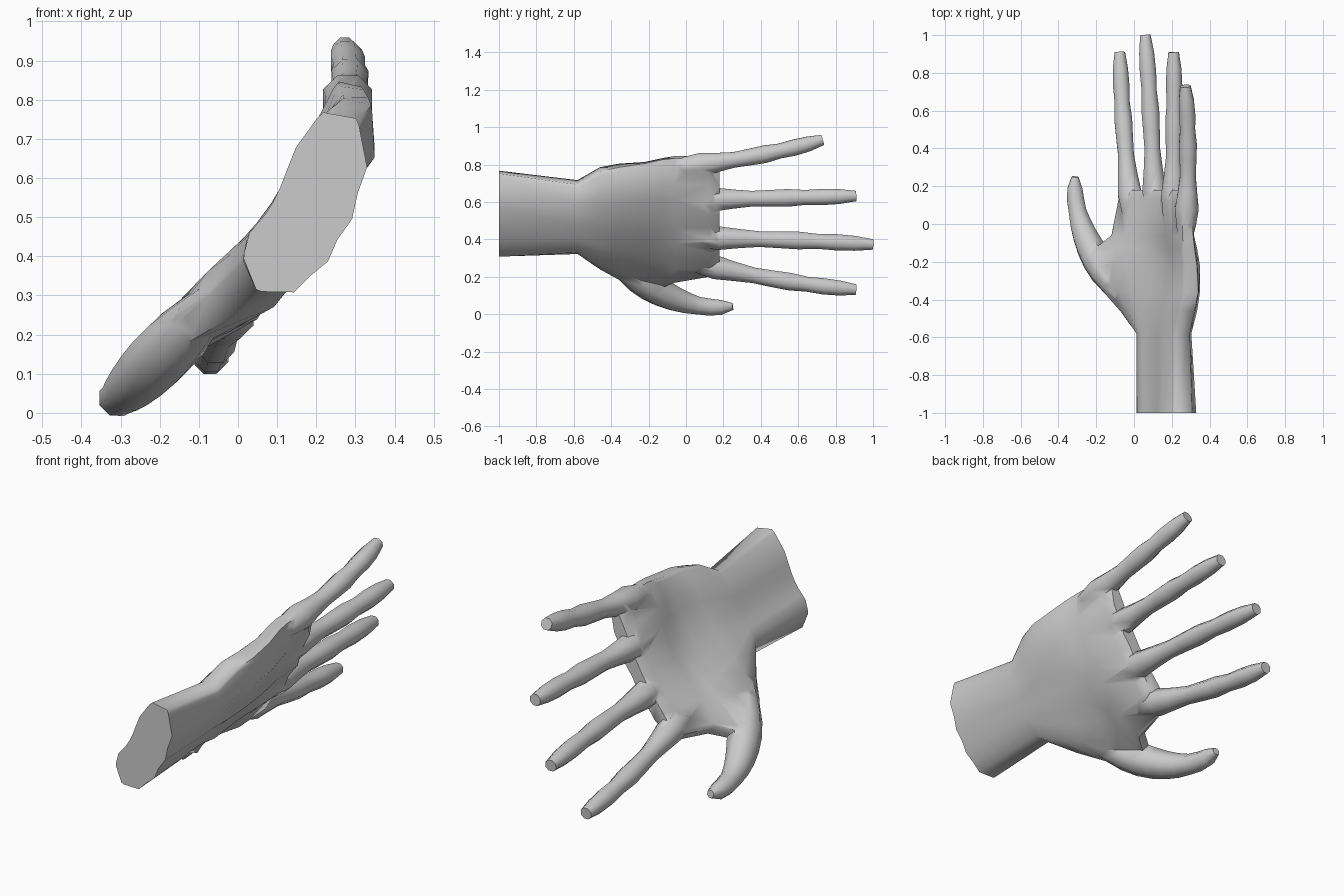
import bpy, bmesh, math
from mathutils import Vector

if "Cube" in bpy.data.objects:
    bpy.data.objects.remove(bpy.data.objects["Cube"])

skin = bpy.data.materials.new("plain grey")
skin.diffuse_color = (0.6, 0.6, 0.6, 1)
skin.use_nodes = True
skin.node_tree.nodes["Principled BSDF"].inputs["Base Color"].default_value = skin.diffuse_color


def loft(name, rings):
    """Skin a list of equal-length point rings and cap both ends."""
    bm = bmesh.new()
    loops = [[bm.verts.new(p) for p in ring] for ring in rings]
    n = len(loops[0])
    for a, b in zip(loops, loops[1:]):
        for i in range(n):
            bm.faces.new((a[i], a[(i + 1) % n], b[(i + 1) % n], b[i]))
    bm.faces.new(loops[0])
    bm.faces.new(loops[-1])
    bmesh.ops.recalc_face_normals(bm, faces=bm.faces)
    me = bpy.data.meshes.new(name)
    bm.to_mesh(me)
    bm.free()
    me.materials.append(skin)
    ob = bpy.data.objects.new(name, me)
    bpy.context.collection.objects.link(ob)
    return ob


def through(a, b, c, t):
    """Parabola passing through a, b, c at t = 0, 0.5, 1."""
    return a * (1 - t) * (1 - 2 * t) + b * 4 * t * (1 - t) + c * t * (2 * t - 1)


def section(y, low_x, low_z, high_x, high_z, h):
    """Curved slab section from the thumb edge to the little-finger edge."""
    lo, hi = Vector((low_x, low_z)), Vector((high_x, high_z))
    mid = Vector((.147 + .035 * max(0, -y - .3), .49))
    hollow = .05 + .3 * math.exp(-((y + .18) / .2) ** 2)
    ridge = .12 if y > -.5 else .05
    palm, back = [], []
    for i in range(11):
        t = .5 - .5 * math.cos(math.pi * i / 10) if i in (0, 1, 9, 10) else .17 + .11 * (i - 2)
        p = through(lo, mid, hi, t)
        d = (through(lo, mid, hi, t + .01) - through(lo, mid, hi, t - .01)).normalized()
        nrm = Vector((d.y, -d.x))              # towards the back of the hand
        w = h * (1 - .58 * abs(2 * t - 1) ** 5)
        a = p - nrm * w * (1 - hollow * math.sin(math.pi * t) ** 2)
        b = p + nrm * w * (1 + ridge * math.cos(2 * math.pi * (t - .17) / .22))
        palm.append((a.x, y, a.y))
        back.append((b.x, y, b.y))
    return palm + back[::-1]


# Forearm, wrist and palm: y, thumb edge x z, little-finger edge x z, half thickness
palm_sections = [
    (-1.0, .03, .355, .26, .76, .10),
    (-.58, .035, .355, .255, .705, .088),
    (-.46, -.05, .27, .285, .775, .09),
    (-.36, -.14, .215, .305, .795, .086),
    (-.22, -.23, .15, .30, .81, .078),
    (-.13, -.19, .165, .29, .83, .072),
    (-.06, -.10, .19, .285, .84, .068),
    (.13, -.065, .22, .285, .84, .060),
    (.18, -.05, .24, .285, .81, .034),
]
hand = loft("hand", [section(*s) for s in palm_sections])


def digit(name, ends, radii, sides=8):
    """Knuckled tube along a gentle curve through root, middle and tip."""
    a, b, c = (Vector(p) for p in ends)
    rings = []
    for i, r in enumerate(radii):
        t = i / (len(radii) - 1)
        p = through(a, b, c, t)
        d = (through(a, b, c, t + .01) - through(a, b, c, t - .01)).normalized()
        u = d.cross(Vector((.7, 0, .7))).normalized()
        v = d.cross(u)
        rings.append([p + r * (math.cos(k) * u + math.sin(k) * v)
                      for k in (2 * math.pi * (j + .5) / sides for j in range(sides))])
    return loft(name, rings)


finger_radii = (.035, .056, .068, .055, .045, .048, .051, .043, .047, .043, .03)
thumb_radii = (.05, .068, .08, .082, .077, .069, .06, .051, .049, .043, .02)
digits = {
    "index_finger": ((.0, -.05, .30), (-.05, .46, .19), (-.075, .91, .132)),
    "middle_finger": ((.115, -.05, .41), (.092, .50, .398), (.06, 1.0, .373)),
    "ring_finger": ((.20, -.05, .61), (.212, .45, .62), (.21, .91, .632)),
    "little_finger": ((.27, -.10, .78), (.286, .34, .84), (.272, .73, .932)),
    "thumb": ((-.06, -.38, .29), (-.26, -.06, .082), (-.312, .25, .042)),
}

# Merge the fingers and thumb into one continuous surface
bpy.context.view_layer.objects.active = hand
for name, ends in digits.items():
    part = digit(name, ends, thumb_radii if name == "thumb" else finger_radii)
    mod = hand.modifiers.new(name, 'BOOLEAN')
    mod.operation = 'UNION'
    mod.solver = 'EXACT'
    mod.object = part
    bpy.ops.object.modifier_apply(modifier=mod.name)
    bpy.data.objects.remove(part)

bpy.ops.object.select_all(action='DESELECT')
hand.select_set(True)
bpy.ops.object.shade_smooth_by_angle(angle=math.radians(58))
